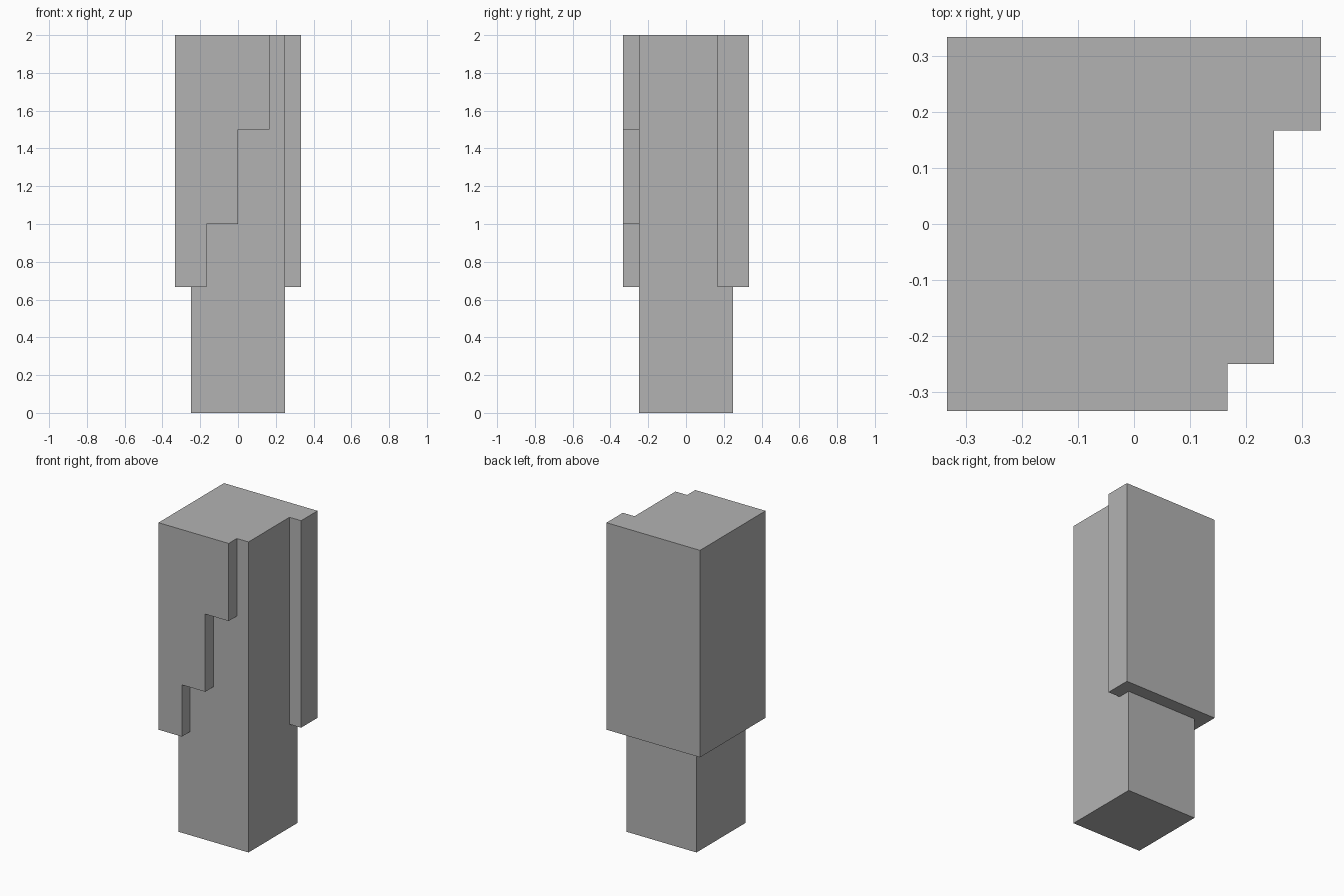
import bpy
import bmesh
import math
from mathutils import Vector

cube = bpy.data.objects.get("Cube")
if cube:
    bpy.data.objects.remove(cube, do_unlink=True)

OUT = 1 / 3      # outer half width of the cladding
CORE = 0.25      # half width of the core post
RETURN = 1 / 6   # where the cladding returns end
LOW, TOP = 2 / 3, 2.0

grey = bpy.data.materials.new("stone_grey")
grey.use_nodes = True
grey.diffuse_color = (0.45, 0.45, 0.45, 1)
grey.node_tree.nodes["Principled BSDF"].inputs["Base Color"].default_value = grey.diffuse_color


def prism(name, profile, y0, y1):
    """Extrude an x-z profile from y0 to y1."""
    bm = bmesh.new()
    face = bm.faces.new([bm.verts.new((x, y0, z)) for x, z in profile])
    grown = bmesh.ops.extrude_face_region(bm, geom=[face])["geom"]
    moved = [v for v in grown if isinstance(v, bmesh.types.BMVert)]
    bmesh.ops.translate(bm, verts=moved, vec=Vector((0, y1 - y0, 0)))
    bmesh.ops.recalc_face_normals(bm, faces=bm.faces)
    mesh = bpy.data.meshes.new(name)
    bm.to_mesh(mesh)
    bm.free()
    mesh.materials.append(grey)
    obj = bpy.data.objects.new(name, mesh)
    bpy.context.collection.objects.link(obj)
    return obj


def box(name, x0, x1, y0, y1, z0, z1):
    return prism(name, [(x0, z0), (x1, z0), (x1, z1), (x0, z1)], y0, y1)


# Core post, full height
post = box("post", -CORE, CORE, -CORE, CORE, 0, TOP)

# Cladding on the rear and one side
rear = box("rear_cladding", -OUT, OUT, RETURN, OUT, LOW, TOP)
side = box("side_cladding", -OUT, -RETURN, -OUT, OUT, LOW, TOP)

# Stepped front cladding, widening upwards
steps = [(-OUT, LOW), (-RETURN, LOW), (-RETURN, 1), (0, 1), (0, 1.5),
         (RETURN, 1.5), (RETURN, TOP), (-OUT, TOP)]
front = prism("front_cladding", steps, -OUT, -0.2)

# Join everything into one clean solid
parts = [rear, side, front]
for part in parts:
    mod = post.modifiers.new(part.name, 'BOOLEAN')
    mod.operation = 'UNION'
    mod.solver = 'EXACT'
    mod.object = part
depsgraph = bpy.context.evaluated_depsgraph_get()
bm = bmesh.new()
bm.from_object(post, depsgraph)
bmesh.ops.remove_doubles(bm, verts=bm.verts, dist=0.0005)
bmesh.ops.dissolve_limit(bm, angle_limit=math.radians(1), verts=bm.verts, edges=bm.edges)
post.modifiers.clear()
bm.to_mesh(post.data)
bm.free()
for part in parts:
    bpy.data.objects.remove(part, do_unlink=True)
